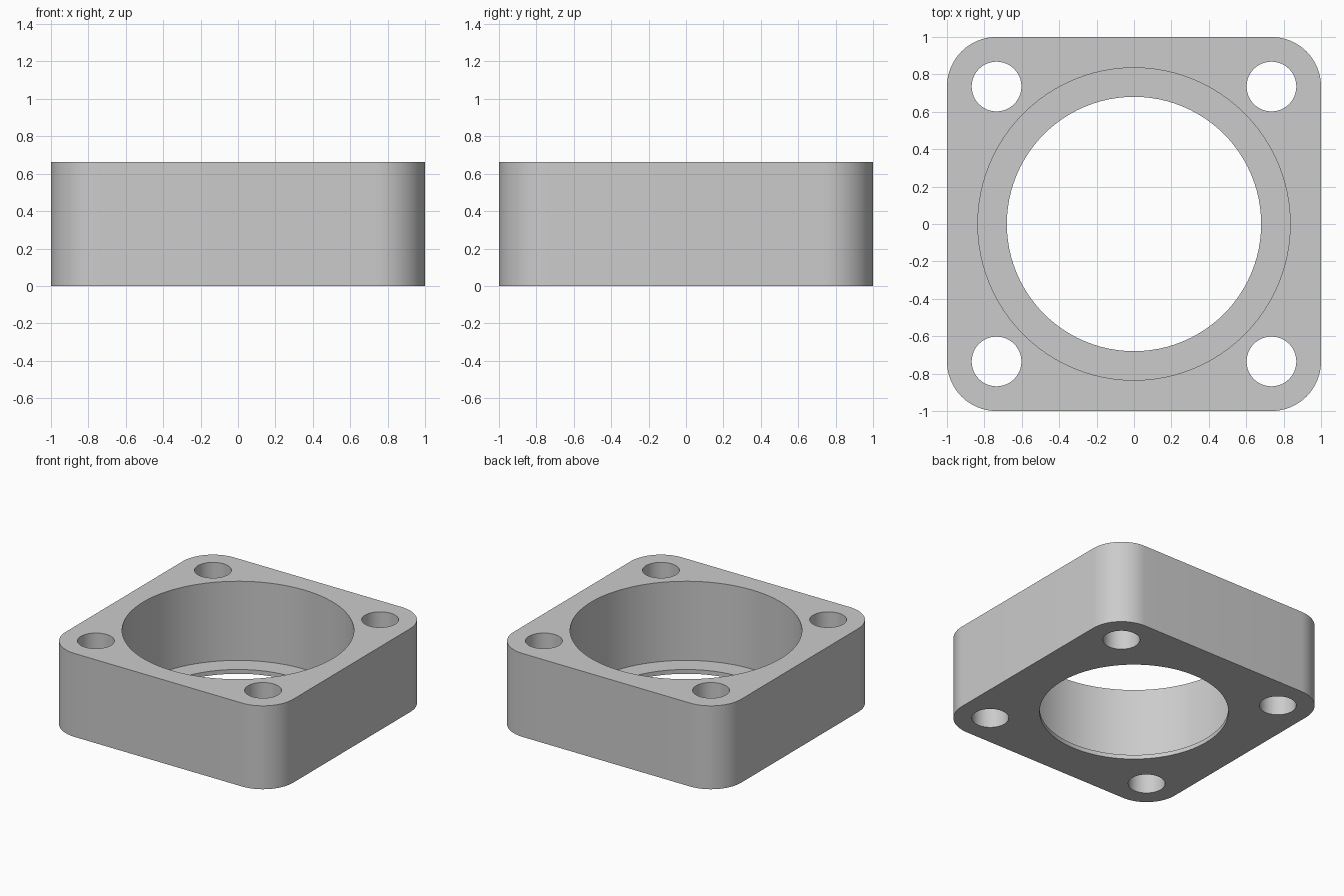
import bpy
import bmesh
from math import cos, sin, pi, radians

HEIGHT = 0.663
CORNER = 0.265      # corner rounding radius, also the bolt hole inset
LIP = 0.034         # thickness of the ledge at the bottom of the bore

cube = bpy.data.objects.get("Cube")
if cube:
    bpy.data.objects.remove(cube, do_unlink=True)

grey = bpy.data.materials.new("plain_grey")
grey.use_nodes = True
colour = (0.6, 0.6, 0.6, 1)
grey.diffuse_color = colour
for node in grey.node_tree.nodes:
    if node.type == 'BSDF_PRINCIPLED':
        node.inputs["Base Color"].default_value = colour


def arc(cx, cy, radius, start, sweep, steps):
    return [(cx + radius * cos(start + sweep * i / steps),
             cy + radius * sin(start + sweep * i / steps)) for i in range(steps + 1)]


def prism(name, outline, bottom, top):
    """Closed upright prism from a counter-clockwise outline."""
    bm = bmesh.new()
    base = bm.faces.new([bm.verts.new((x, y, bottom)) for x, y in outline])
    raised = bmesh.ops.extrude_face_region(bm, geom=[base])["geom"]
    verts = [g for g in raised if isinstance(g, bmesh.types.BMVert)]
    bmesh.ops.translate(bm, verts=verts, vec=(0, 0, top - bottom))
    bmesh.ops.recalc_face_normals(bm, faces=bm.faces)
    mesh = bpy.data.meshes.new(name)
    bm.to_mesh(mesh)
    bm.free()
    mesh.materials.append(grey)
    obj = bpy.data.objects.new(name, mesh)
    bpy.context.collection.objects.link(obj)
    return obj


def drill(target, x, y, radius, bottom, steps):
    """Cut a round hole from the given height up through the top."""
    cutter = prism("hole_cutter", arc(x, y, radius, 0, 2 * pi, steps)[:-1], bottom, 1)
    cutter.hide_render = True
    mod = target.modifiers.new("hole", 'BOOLEAN')
    mod.operation = 'DIFFERENCE'
    mod.solver = 'EXACT'
    mod.object = cutter
    bpy.ops.object.modifier_apply(modifier=mod.name)
    bpy.data.objects.remove(cutter, do_unlink=True)


# Square block with rounded vertical corners
inset = 1 - CORNER
signs = [(1, 1), (-1, 1), (-1, -1), (1, -1)]
outline = []
for quarter, (sx, sy) in enumerate(signs):
    outline += arc(sx * inset, sy * inset, CORNER, quarter * pi / 2, pi / 2, 16)
block = prism("flange_block", outline, 0, HEIGHT)
bpy.ops.object.select_all(action='DESELECT')
block.select_set(True)
bpy.context.view_layer.objects.active = block

# Wide bore stopping at the ledge, then the narrower opening through it
drill(block, 0, 0, 0.835, LIP, 96)
drill(block, 0, 0, 0.68, -0.5, 96)

# Four bolt holes
for sx, sy in signs:
    drill(block, sx * inset, sy * inset, 0.133, -0.5, 48)

bpy.ops.object.shade_smooth_by_angle(angle=radians(30))
